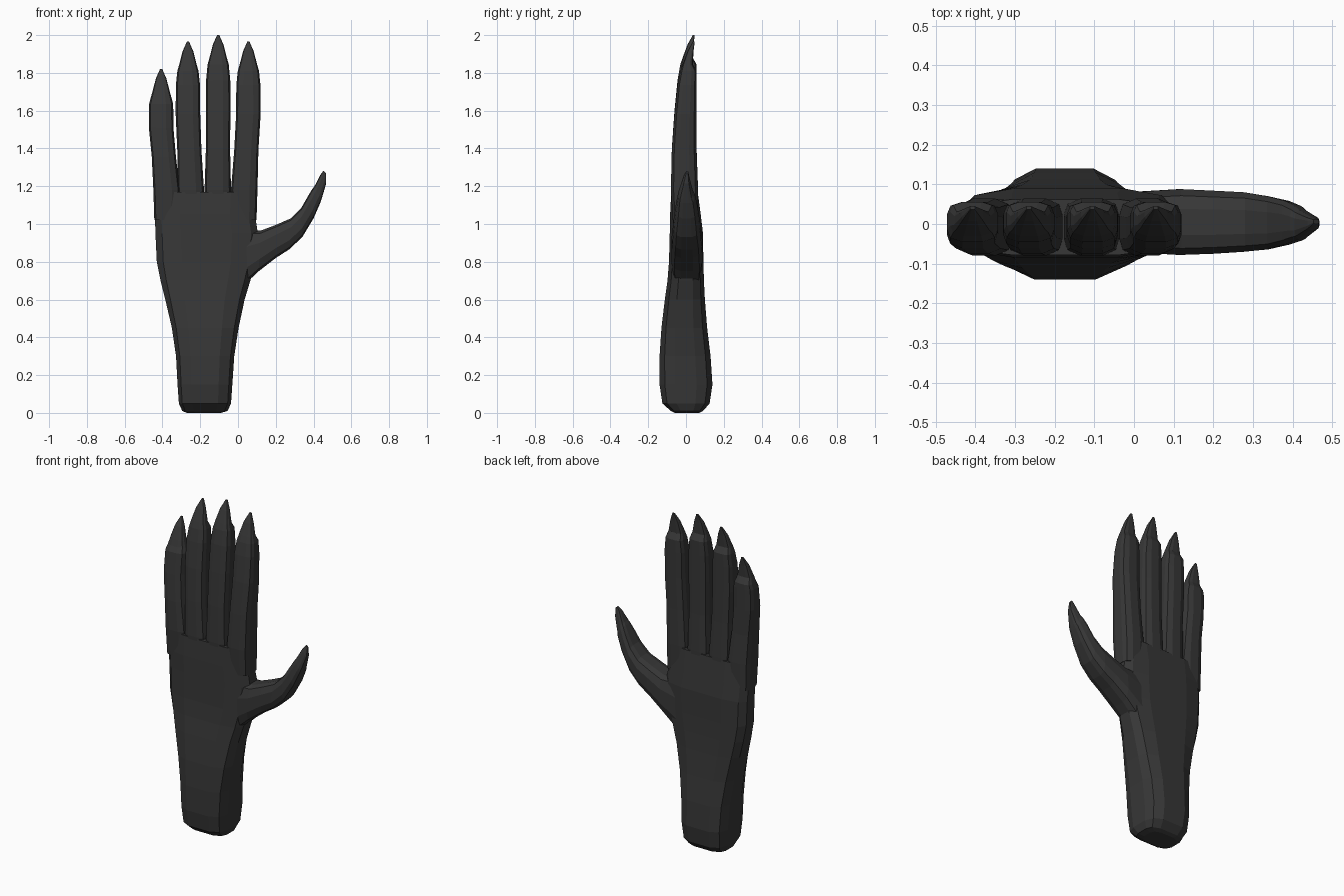
import bpy, bmesh
from mathutils import Vector

if "Cube" in bpy.data.objects:
    bpy.data.objects.remove(bpy.data.objects["Cube"])

skin = bpy.data.materials.new("charcoal")
skin.diffuse_color = (0.038, 0.038, 0.038, 1)
skin.use_nodes = True
skin.node_tree.nodes["Principled BSDF"].inputs["Base Color"].default_value = skin.diffuse_color


def ring_points(a, b, y0, y1, flat):
    """Rounded section spanning a to b in the XZ plane and y0 to y1 in depth."""
    quarter = [(1, 0.4), (0.87, 0.8), (flat, 1)]
    loop = (quarter
            + [(-u, v) for u, v in reversed(quarter)]
            + [(-u, -v) for u, v in quarter]
            + [(u, -v) for u, v in reversed(quarter)])
    mid = Vector(((a[0] + b[0]) / 2, (y0 + y1) / 2, (a[1] + b[1]) / 2))
    half = Vector(((b[0] - a[0]) / 2, 0, (b[1] - a[1]) / 2))
    depth = Vector((0, (y1 - y0) / 2, 0))
    return [mid + half * u + depth * v for u, v in loop]


def loft(name, sections, flat=0.4):
    bm = bmesh.new()
    rings = [[bm.verts.new(p) for p in ring_points(*s, flat)] for s in sections]
    n = len(rings[0])
    for lo, hi in zip(rings, rings[1:]):
        for i in range(n):
            j = (i + 1) % n
            bm.faces.new((lo[i], lo[j], hi[j], hi[i]))
    bm.faces.new(rings[0])
    bm.faces.new(rings[-1])
    bmesh.ops.recalc_face_normals(bm, faces=bm.faces)
    mesh = bpy.data.meshes.new(name)
    bm.to_mesh(mesh)
    bm.free()
    mesh.materials.append(skin)
    obj = bpy.data.objects.new(name, mesh)
    bpy.context.collection.objects.link(obj)
    return obj


# Forearm and palm: z, left, right, front, back
palm_rows = [
    (0.00, -0.27, -0.09, -0.06, 0.07), (0.01, -0.295, -0.055, -0.08, 0.09),
    (0.05, -0.313, -0.037, -0.125, 0.125), (0.15, -0.32, -0.03, -0.14, 0.14),
    (0.30, -0.328, -0.02, -0.14, 0.13), (0.45, -0.35, 0.003, -0.13, 0.112),
    (0.60, -0.385, 0.035, -0.112, 0.10), (0.70, -0.41, 0.065, -0.098, 0.095),
    (0.80, -0.43, 0.092, -0.09, 0.092), (0.95, -0.437, 0.105, -0.086, 0.09),
    (1.05, -0.44, 0.09, -0.084, 0.078), (1.17, -0.444, 0.098, -0.078, 0.062),
]
hand = loft("hand", [((l, z), (r, z), f, b) for z, l, r, f, b in palm_rows], 0.5)

# Thumb: lower edge, upper edge, front, back
thumb = loft("thumb", [
    ((-0.03, 0.62), (0.0, 0.97), -0.07, 0.08),
    ((0.11, 0.75), (0.12, 0.965), -0.078, 0.088),
    ((0.20, 0.82), (0.20, 0.995), -0.075, 0.084),
    ((0.27, 0.865), (0.28, 1.03), -0.07, 0.08),
    ((0.34, 0.93), (0.335, 1.085), -0.064, 0.07),
    ((0.40, 1.03), (0.372, 1.15), -0.052, 0.058),
    ((0.435, 1.11), (0.393, 1.185), -0.042, 0.045),
    ((0.442, 1.13), (0.405, 1.20), -0.038, 0.036),
    ((0.467, 1.215), (0.437, 1.262), -0.014, 0.018),
    ((0.466, 1.27), (0.452, 1.281), 0.0, 0.012),
])


# Pointed fingers, with a small step at the back where each claw begins
def finger(name, base_x, top_x, tip):
    rows = [(1.02, 0, 0.13, -0.07, 0.062), (1.18, 0, 0.14, -0.08, 0.064),
            (1.2 + 0.25 * (tip - 1.2), 0.5, 0.128, -0.075, 0.056),
            (1.2 + 0.5 * (tip - 1.2), 1, 0.13, -0.061, 0.055),
            (1.2 + 0.7 * (tip - 1.2), 1, 0.128, -0.045, 0.056),
            (tip - 0.155, 1, 0.112, -0.03, 0.056),
            (tip - 0.12, 1, 0.092, -0.018, 0.036),
            (tip - 0.05, 1, 0.056, 0.008, 0.04),
            (tip, 1, 0.012, 0.036, 0.046)]
    sections = []
    for z, t, w, front, back in rows:
        x = base_x + (top_x - base_x) * t
        sections.append(((x - w / 2, z), (x + w / 2, z), front, back))
    return loft(name, sections)


parts = [thumb,
         finger("index_finger", 0.033, 0.055, 1.965),
         finger("middle_finger", -0.107, -0.105, 2.0),
         finger("ring_finger", -0.25, -0.265, 1.965),
         finger("little_finger", -0.378, -0.407, 1.82)]

# Weld the digits to the palm as one skin
for part in parts:
    mod = hand.modifiers.new("join_" + part.name, 'BOOLEAN')
    mod.operation = 'UNION'
    mod.solver = 'EXACT'
    mod.object = part
graph = bpy.context.evaluated_depsgraph_get()
joined = bpy.data.meshes.new_from_object(hand.evaluated_get(graph))
hand.modifiers.clear()
hand.data = joined
for part in parts:
    bpy.data.objects.remove(part)
